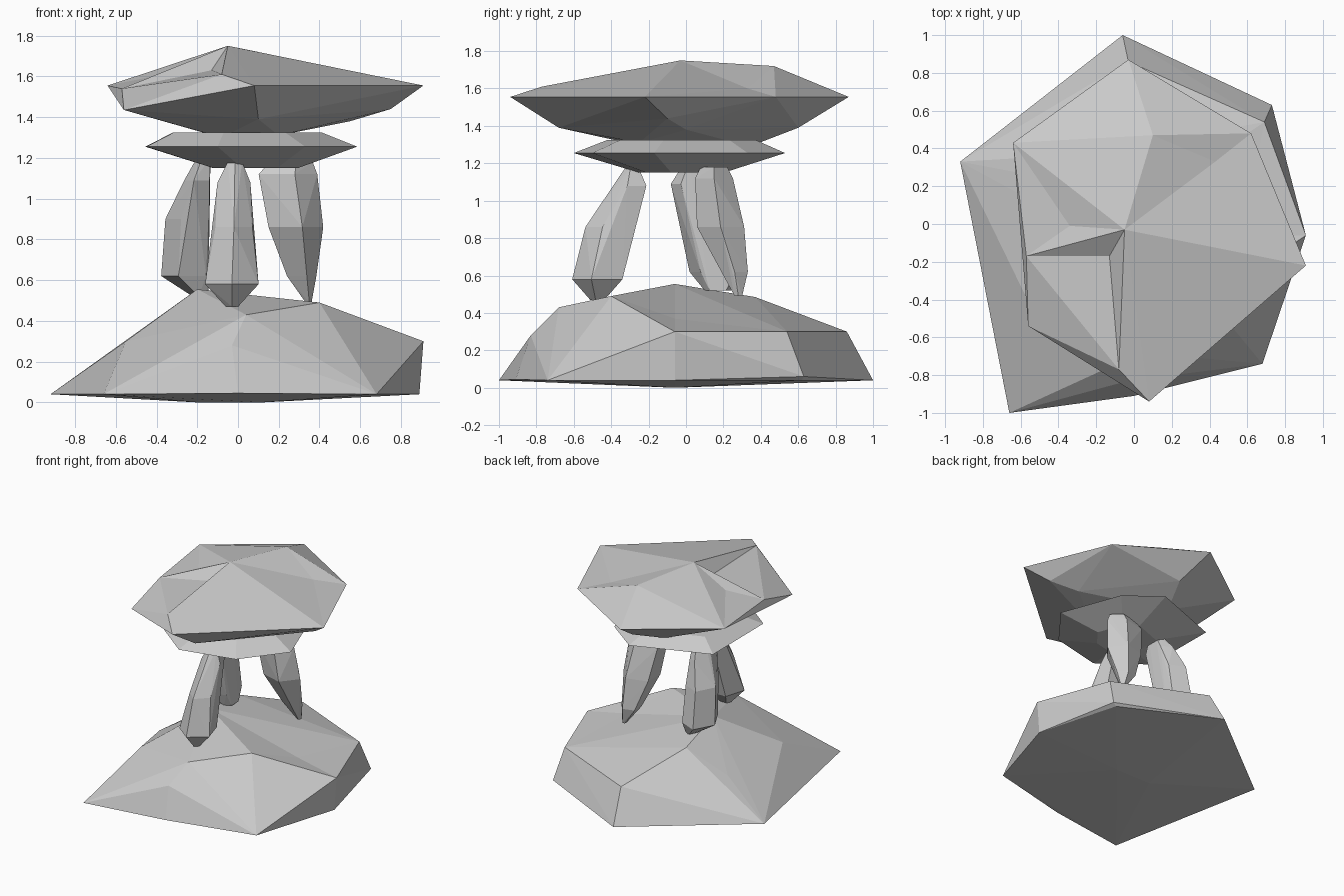
import bpy, bmesh, math
from mathutils import Vector
from mathutils.geometry import intersect_point_tri_2d

if "Cube" in bpy.data.objects:
    bpy.data.objects.remove(bpy.data.objects["Cube"])


def rock(name, points, dents=()):
    """Faceted stone: convex hull of the corners, then hollows (x, y, z, reach) in its top."""
    bm = bmesh.new()
    for p in points:
        bm.verts.new(p)
    bmesh.ops.convex_hull(bm, input=bm.verts[:])
    loose = [v for v in bm.verts if not v.link_faces]
    bmesh.ops.delete(bm, geom=loose, context='VERTS')
    bmesh.ops.triangulate(bm, faces=bm.faces[:])
    bmesh.ops.recalc_face_normals(bm, faces=bm.faces[:])
    for x, y, z, r in dents:
        probes = [Vector((x, y))] + [Vector((x + r * math.cos(i * math.pi / 8),
                                             y + r * math.sin(i * math.pi / 8)))
                                     for i in range(16)]
        hit = [f for f in bm.faces if f.normal.z > 0.05 and any(
            intersect_point_tri_2d(p, *[v.co.xy for v in f.verts]) for p in probes)]
        if len(hit) > 1:
            hit = bmesh.ops.dissolve_faces(bm, faces=hit)["region"]
        centre = bmesh.ops.poke(bm, faces=hit)["verts"][0]
        centre.co = (x, y, z)
        bm.normal_update()
    bmesh.ops.recalc_face_normals(bm, faces=bm.faces[:])
    me = bpy.data.meshes.new(name)
    bm.to_mesh(me)
    bm.free()
    ob = bpy.data.objects.new(name, me)
    bpy.context.collection.objects.link(ob)
    return ob


def leg(name, rings, turn):
    """Upright stone from five-sided rings given as z, x0, x1, y0, y1."""
    pts = []
    for z, x0, x1, y0, y1 in rings:
        for i in range(5):
            a = turn + math.tau * i / 5
            pts.append(((x0 + x1) / 2 + (x1 - x0) / 2 * math.cos(a) * 1.06,
                        (y0 + y1) / 2 + (y1 - y0) / 2 * math.sin(a) * 1.06, z))
    return rock(name, pts)


# Broad base boulder
rock("base_rock", [
    (-.92, .33, .04), (-.06, 1.0, .04), (.70, .62, .04), (.89, -.06, .04),
    (.68, -.74, .04), (0, -.91, .045), (-.66, -1.0, .04),
    (-.2, -.06, 0), (.12, -.06, 0),
    (-.03, .86, .3), (.73, .63, .06), (.69, .54, .3), (.91, -.06, .3),
    (.61, -.66, .09), (-.03, -.83, .28), (-.55, -.43, .3), (-.55, .26, .3),
    (.04, -.68, .43), (.4, -.4, .49), (-.2, -.06, .555), (-.26, .37, .485)],
    dents=[(.57, -.06, .37, .15)])

# Three standing stones
leg("front_leg", [
    (.47, -.06, .0, -.51, -.43), (.58, -.16, .1, -.6, -.32), (.86, -.11, .07, -.53, -.28),
    (1.08, -.1, .06, -.37, -.2), (1.18, -.05, .02, -.32, -.25)], math.pi * 1.5)
leg("left_leg", [
    (.52, -.22, -.14, .1, .24), (.62, -.37, -.14, .02, .33), (.9, -.35, -.14, -.01, .28),
    (1.09, -.26, -.13, -.08, .2), (1.2, -.2, -.13, -.01, .12)], math.pi)
leg("right_leg", [
    (.49, .33, .36, .26, .3), (.62, .23, .38, .19, .33), (.86, .13, .41, .06, .31),
    (1.12, .08, .38, .05, .25), (1.18, .14, .36, .08, .22)], 0)

# Thin slab resting on the legs
rim = [(-.455, .31), (.13, .53), (.4, .33), (.585, -.17), (.33, -.5), (-.1, -.6), (-.45, -.33)]
rock("slab", [(x, y, 1.255) for x, y in rim]
     + [(.7 * x, .7 * y, 1.325) for x, y in rim]
     + [(.06 + .4 * x, -.01 + .4 * y, 1.15) for x, y in rim])

# Heavy capstone
rock("capstone", [
    (.91, -.22, 1.555), (.08, -.94, 1.555), (-.56, -.54, 1.435), (-.57, -.17, 1.54),
    (-.64, .43, 1.555), (-.03, .87, 1.555), (.62, .48, 1.555),
    (-.05, -.03, 1.75), (.1, .47, 1.72), (-.08, -.77, 1.61),
    (.1, -.68, 1.39), (.05, .6, 1.39), (.55, 0, 1.38), (.75, -.1, 1.44),
    (-.08, -.27, 1.3), (-.05, .34, 1.29), (.2, -.25, 1.31)],
    dents=[(-.34, -.01, 1.615, .06), (-.13, -.17, 1.63, .02), (.43, .33, 1.6, .13)])
